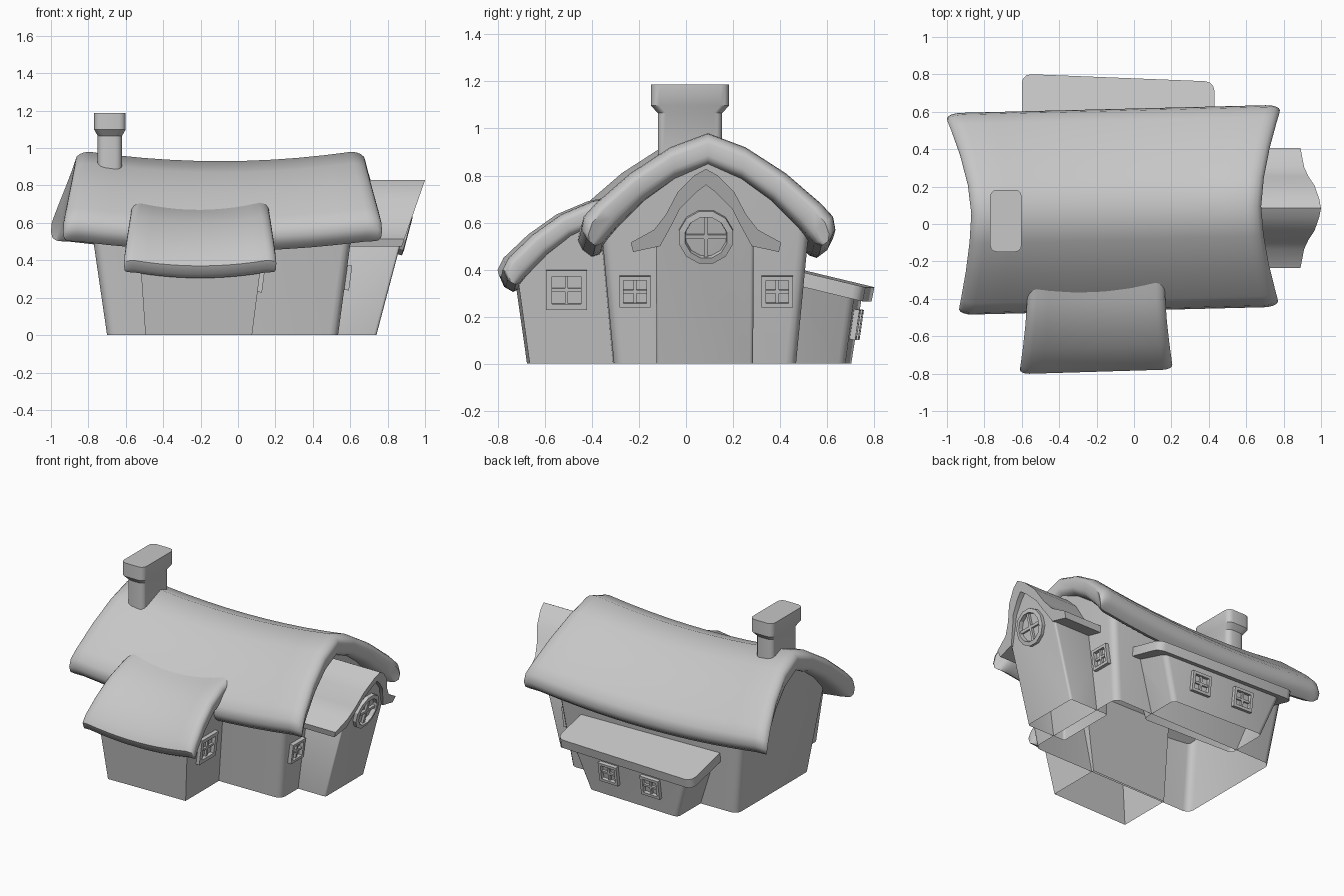
import bpy, bmesh
from math import sin, cos, pi
from mathutils import Vector, Matrix

cube = bpy.data.objects.get("Cube")
if cube:
    bpy.data.objects.remove(cube, do_unlink=True)

grey = bpy.data.materials.new("plain_grey")
grey.use_nodes = True
grey.diffuse_color = (0.57, 0.57, 0.57, 1)
grey.node_tree.nodes["Principled BSDF"].inputs["Base Color"].default_value = grey.diffuse_color


def finish(name, bm, smooth=None):
    bmesh.ops.recalc_face_normals(bm, faces=bm.faces)
    # walls have no floor
    if "walls" in name:
        floor = [f for f in bm.faces if all(v.co.z < 0.001 for v in f.verts)]
        bmesh.ops.delete(bm, geom=floor, context="FACES")
    mesh = bpy.data.meshes.new(name)
    bm.to_mesh(mesh)
    bm.free()
    obj = bpy.data.objects.new(name, mesh)
    bpy.context.collection.objects.link(obj)
    mesh.materials.append(grey)
    if smooth:
        bpy.ops.object.select_all(action="DESELECT")
        obj.select_set(True)
        bpy.context.view_layer.objects.active = obj
        bpy.ops.object.shade_smooth_by_angle(angle=smooth)
    return obj


def bridge(bm, a, b):
    n = len(a)
    for i in range(n):
        bm.faces.new((a[i], a[(i + 1) % n], b[(i + 1) % n], b[i]))


def prism(name, profile, left, right, round_corner=0, shear=0):
    """Closed (y, z) profile run along x; each end is (x at ground, slope with z)."""
    bm = bmesh.new()
    mid = (left[0] + right[0]) / 2
    rings = []
    for x, k in (left, right):
        ring = []
        for y, z in profile:
            px = x + k * z
            ring.append(bm.verts.new((px, y + shear * (px - mid), z)))
        rings.append(ring)
    bridge(bm, *rings)
    caps = [bm.faces.new(r) for r in rings]
    if round_corner:
        edges = []
        for e in {e for f in caps for e in f.edges}:
            d = e.verts[0].co - e.verts[1].co
            if abs(d.z) > 3 * abs(d.y):
                edges.append(e)
        bmesh.ops.bevel(bm, geom=edges, offset=round_corner, segments=3,
                        profile=0.5, affect="EDGES", clamp_overlap=True)
    return finish(name, bm, 0.7)


def mirrored(half, centre):
    """Gable outline from half a profile listed ground to ridge."""
    return [(centre - d, z) for d, z in half] + [(centre + d, z) for d, z in reversed(half[:-1])]


def thatch(name, pairs, centre, reach, left, right, flare_l, flare_r, sag, shear, r):
    """Thick sagging roof. pairs hold outer and inner (y, z); flares are (front, back)."""
    bm = bmesh.new()
    arcs = [i * pi / 8 for i in range(4)]
    stations = [(0, r * (1 - cos(b)), 1 - sin(b)) for b in arcs]
    stations += [(i / 10, r * (1 - i / 5), 0) for i in range(11)]
    stations += [(1, -r * (1 - cos(b)), 1 - sin(b)) for b in reversed(arcs)]
    mid = (left + right) / 2
    rings = []
    for t, inset, f in stations:
        def place(p, q):
            y = p[0] + (q[0] - p[0]) * f * 0.32
            z = p[1] + (q[1] - p[1]) * f * 0.32
            side = 0 if p[0] < centre else 1
            out = min(1, abs(p[0] - centre) / reach) ** 1.6
            xl, xr = left - flare_l[side] * out, right + flare_r[side] * out
            x = xl + (xr - xl) * t + inset
            return bm.verts.new((x, y + shear * (x - mid), z + sag * ((2 * t - 1) ** 2 - 1)))
        ring = [place(o, i) for o, i in pairs]
        ring += [place(i, o) for o, i in reversed(pairs)]
        rings.append(ring)
    for a, b in zip(rings, rings[1:]):
        bridge(bm, a, b)
    n = len(pairs)
    for ring in (rings[0], rings[-1]):
        for j in range(n - 1):
            bm.faces.new((ring[j], ring[j + 1], ring[2 * n - 2 - j], ring[2 * n - 1 - j]))
    return finish(name, bm, 0.8)


def wall_frame(pos, normal):
    n = Vector(normal).normalized()
    side = Vector((0, 0, 1)).cross(n).normalized()
    up = n.cross(side)
    m = Matrix((side, up, n)).transposed().to_4x4()
    m.translation = pos
    return m


def bar(bm, m, x, y, w, h, depth):
    scale = Matrix.Diagonal((w, h, depth * 2, 1))
    bmesh.ops.create_cube(bm, size=1, matrix=m @ Matrix.Translation((x, y, 0)) @ scale)


def window(name, pos, normal, w, h, t):
    bm = bmesh.new()
    m = wall_frame(pos, normal)
    for s in (-1, 1):
        bar(bm, m, s * (w - t) / 2, 0, t, h, 0.024)
        bar(bm, m, 0, s * (h - t) / 2, w - 2 * t, t, 0.024)
    bar(bm, m, 0, 0, 0.014, h - 2 * t, 0.014)
    bar(bm, m, 0, 0, w - 2 * t, 0.014, 0.014)
    return finish(name, bm)


# Main house
RIDGE = 0.075
prism("main_walls", mirrored([(0.387, 0), (0.44, 0.56), (0.18, 0.79), (0, 0.86)], RIDGE),
      (-0.70, -0.146), (0.535, 0.135), 0.045, 0.01)

half = [((0, 0.98), (0, 0.84)), ((0.16, 0.92), (0.14, 0.785)), ((0.33, 0.81), (0.27, 0.695)),
        ((0.48, 0.68), (0.38, 0.59)), ((0.53, 0.625), (0.42, 0.545)),
        ((0.54, 0.57), (0.45, 0.51)), ((0.52, 0.53), (0.48, 0.50))]


def flip(s):
    return [tuple((RIDGE + s * y, z) for y, z in p) for p in half]


thatch("main_roof", flip(-1)[:0:-1] + flip(1), RIDGE, 0.54, -0.87, 0.68,
       (0.065, 0.13), (0.09, 0.10), 0.05, 0.025, 0.075)

# Front wing
prism("front_wing_walls", [(-0.3, 0), (-0.67, 0), (-0.725, 0.39), (-0.55, 0.53), (-0.35, 0.6), (-0.3, 0.6)],
      (-0.495, -0.07), (0.075, 0.128), 0, 0.02)
thatch("front_wing_roof",
       [((-0.22, 0.73), (-0.22, 0.62)), ((-0.41, 0.69), (-0.38, 0.59)), ((-0.54, 0.635), (-0.50, 0.54)),
        ((-0.66, 0.55), (-0.60, 0.465)), ((-0.765, 0.45), (-0.69, 0.375)),
        ((-0.79, 0.40), (-0.715, 0.345)), ((-0.77, 0.355), (-0.735, 0.335))],
       -0.35, 0.44, -0.57, 0.165, (0.04, 0), (0.04, 0), 0.03, 0.03, 0.05)

# Gabled side bay
BAY = 0.085
prism("side_bay_walls", mirrored([(0.205, 0), (0.208, 0.53), (0.14, 0.64), (0.1, 0.7), (0, 0.79)], BAY - 0.005),
      (0.45, 0), (0.74, 0.265), 0.015)
outer = [(0.32, 0.515), (0.22, 0.57), (0.17, 0.635), (0.12, 0.73), (0.05, 0.80), (0, 0.828)]
inner = [(0.31, 0.475), (0.195, 0.50), (0.14, 0.60), (0.11, 0.66), (0.04, 0.73), (0, 0.76)]
prism("side_bay_roof", mirrored(outer, BAY) + mirrored(inner, BAY)[::-1], (0.55, 0), (0.71, 0.35))

# Lean-to at the back
prism("back_lean_to_walls", [(0.4, 0), (0.69, 0), (0.735, 0.31), (0.45, 0.38), (0.4, 0.38)],
      (-0.43, -0.36), (0.25, 0.36), 0.03, -0.04)
prism("back_lean_to_roof", [(0.42, 0.412), (0.782, 0.325), (0.77, 0.265), (0.42, 0.35)],
      (-0.6, 0), (0.43, 0), 0.05, -0.04)

# Chimney with rounded corners and a flared cap
bm = bmesh.new()
rings = []
for z, hx, hy in ((0.8, 0.065, 0.137), (1.065, 0.065, 0.137), (1.098, 0.084, 0.166), (1.188, 0.084, 0.166)):
    ring = []
    for q, (sx, sy) in enumerate(((1, 1), (-1, 1), (-1, -1), (1, -1))):
        for i in range(4):
            a = (q + i / 3) * pi / 2
            ring.append(bm.verts.new((-0.685 + sx * (hx - 0.035) + 0.035 * cos(a),
                                      0.017 + sy * (hy - 0.035) + 0.035 * sin(a), z)))
    rings.append(ring)
for a, b in zip(rings, rings[1:]):
    bridge(bm, a, b)
bm.faces.new(rings[0])
bm.faces.new(rings[-1])
finish("chimney", bm, 0.55)

# Square windows
window("front_wing_window", (0.115, -0.508, 0.315), (1, 0, -0.128), 0.176, 0.17, 0.026)
for label, y in (("front", -0.217), ("back", 0.388)):
    window("side_window_" + label, (0.578, y, 0.308), (1, 0, -0.135), 0.133, 0.133, 0.018)
for label, x in (("left", 0.07), ("right", -0.25)):
    window("back_window_" + label, (x, 0.714 - 0.04 * (x + 0.09), 0.168), (0.04, 1, -0.145), 0.14, 0.13, 0.018)

# Round window in the bay gable
bm = bmesh.new()
m = wall_frame((0.884, BAY, 0.542), (1, 0, -0.265))
rings = []
for r, depth in ((0.118, -0.01), (0.118, 0.022), (0.092, 0.026), (0.086, -0.01)):
    rings.append([bm.verts.new(m @ Vector((r * cos(i * pi / 6 + pi / 12), r * sin(i * pi / 6 + pi / 12), depth)))
                  for i in range(12)])
for a, b in zip(rings, rings[1:] + rings[:1]):
    bridge(bm, a, b)
bar(bm, m, 0, 0, 0.018, 0.176, 0.016)
bar(bm, m, 0, 0, 0.176, 0.018, 0.016)
finish("round_window", bm)
